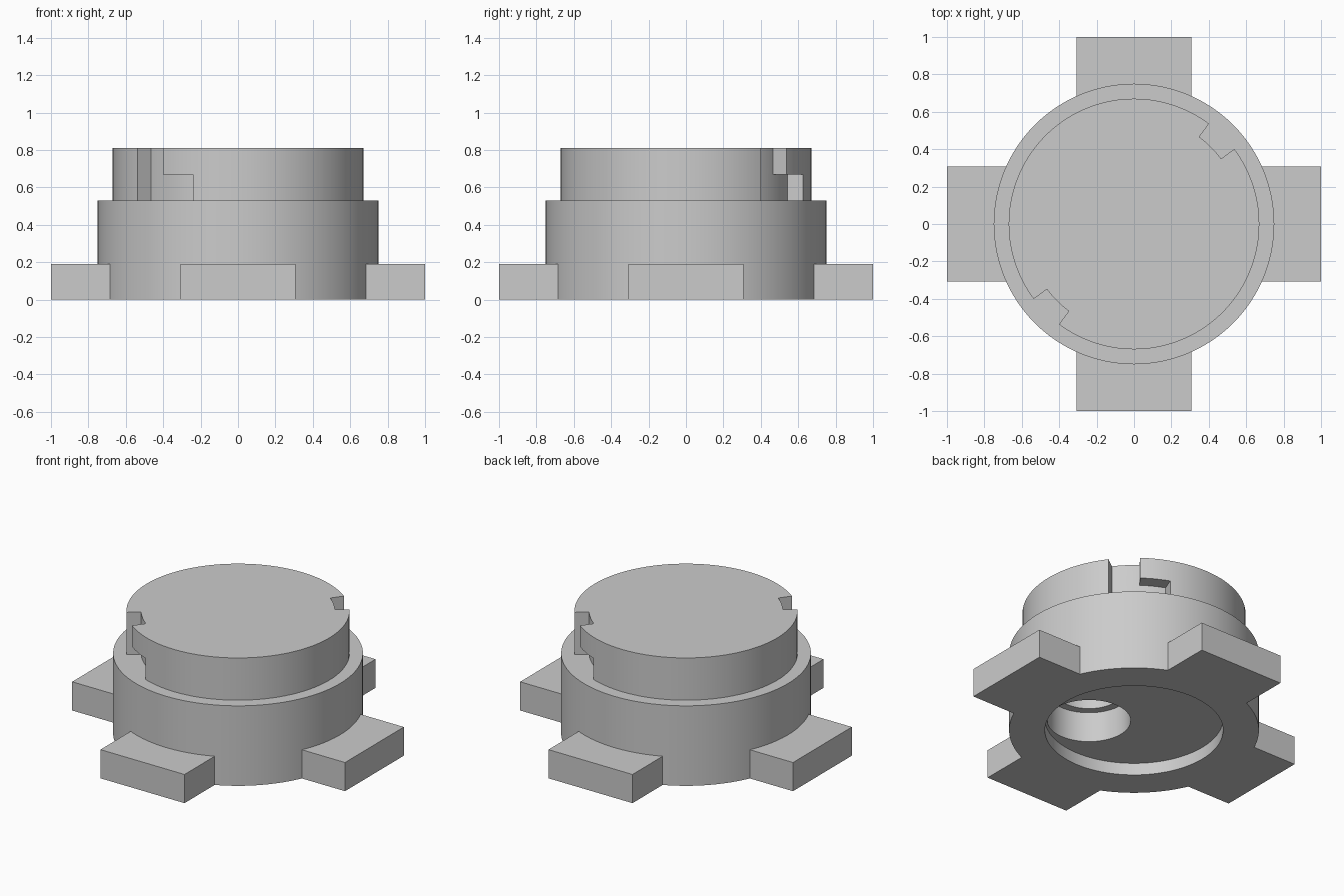
import bpy
import bmesh
from math import radians, cos, sin, asin, pi, degrees

if "Cube" in bpy.data.objects:
    bpy.data.objects.remove(bpy.data.objects["Cube"])

grey = bpy.data.materials.new("plain grey")
grey.use_nodes = True
grey.diffuse_color = (0.6, 0.6, 0.6, 1)
grey.node_tree.nodes["Principled BSDF"].inputs["Base Color"].default_value = (0.6, 0.6, 0.6, 1)


def arc(radius, start, end, steps):
    """Points along an arc, angles in degrees."""
    angles = [radians(start + (end - start) * i / steps) for i in range(steps + 1)]
    return [(radius * cos(a), radius * sin(a)) for a in angles]


def circle(radius, x=0, y=0, sides=96):
    return [(x + px, y + py) for px, py in arc(radius, 0, 360, sides)[:-1]]


def sector(inner, outer, start, end):
    return arc(outer, start, end, 12) + arc(inner, end, start, 12)


def prism(name, outline, bottom, top):
    """Extrude a flat outline between two heights."""
    bm = bmesh.new()
    face = bm.faces.new([bm.verts.new((x, y, bottom)) for x, y in outline])
    grown = bmesh.ops.extrude_face_region(bm, geom=[face])["geom"]
    moved = [v for v in grown if isinstance(v, bmesh.types.BMVert)]
    bmesh.ops.translate(bm, vec=(0, 0, top - bottom), verts=moved)
    bmesh.ops.recalc_face_normals(bm, faces=bm.faces)
    mesh = bpy.data.meshes.new(name)
    bm.to_mesh(mesh)
    bm.free()
    mesh.materials.append(grey)
    obj = bpy.data.objects.new(name, mesh)
    bpy.context.collection.objects.link(obj)
    return obj


def activate(obj):
    bpy.ops.object.select_all(action="DESELECT")
    obj.select_set(True)
    bpy.context.view_layer.objects.active = obj


def cut(target, outline, bottom, top):
    """Subtract a prism and discard the cutter."""
    cutter = prism("cutter", outline, bottom, top)
    mod = target.modifiers.new("cut", "BOOLEAN")
    mod.operation = "DIFFERENCE"
    mod.solver = "EXACT"
    mod.object = cutter
    activate(target)
    bpy.ops.object.modifier_apply(modifier=mod.name)
    bpy.data.objects.remove(cutter)


# Main drum with a shallow recess and a stepped off-centre bore underneath
body = prism("body", circle(0.75), 0, 0.53)
cut(body, circle(0.535), -0.1, 0.08)
cut(body, circle(0.25, 0.192, -0.192), 0.05, 0.28)
cut(body, circle(0.2, 0.192, -0.192), 0.2, 0.48)

# Upper plug with two opposite L-shaped locking slots
plug = prism("plug", circle(0.67), 0.53, 0.81)
for turn in (0, 180):
    cut(plug, sector(0.582, 0.75, turn + 36.8, turn + 53.2), 0.5, 0.9)
    cut(plug, sector(0.582, 0.75, turn + 45, turn + 69), 0.5, 0.67)

# Four feet that wrap the drum
half = 0.308
spread = degrees(asin(half / 0.745))
foot_outline = arc(0.745, spread, -spread, 16) + [(1, -half), (1, half)]
feet = []
for i, side in enumerate(("left", "back", "right", "front")):
    c, s = cos(i * pi / 2), sin(i * pi / 2)
    outline = [(x * c - y * s, x * s + y * c) for x, y in foot_outline]
    feet.append(prism(side + "_foot", outline, 0, 0.19))

for obj in [body, plug] + feet:
    activate(obj)
    bpy.ops.object.shade_smooth_by_angle(angle=radians(30))
